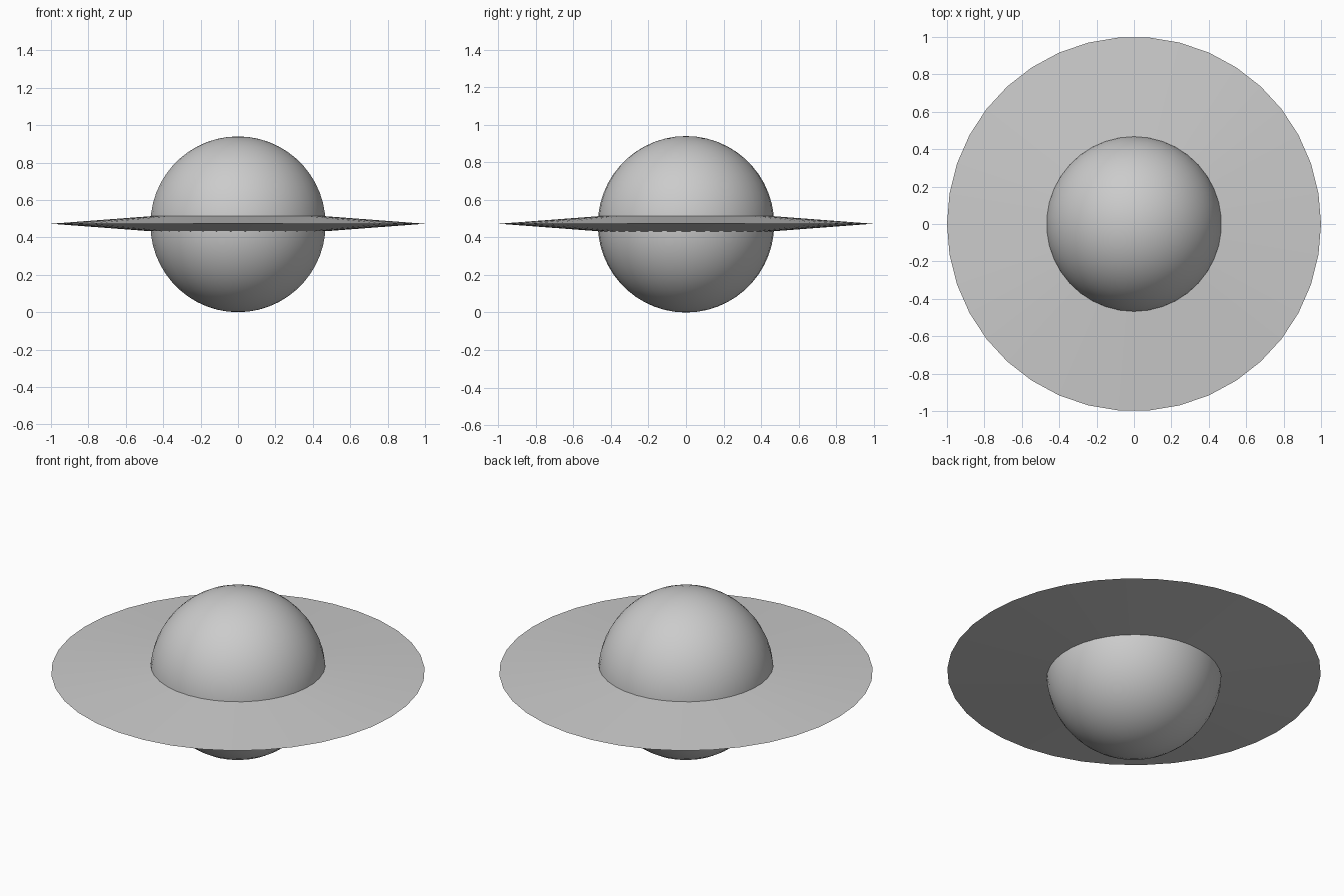
import bpy, bmesh, math

if "Cube" in bpy.data.objects:
    bpy.data.objects.remove(bpy.data.objects["Cube"])

R = 0.47      # globe radius, also the height of its centre
SIDES = 38    # sides of the rim

# Globe
bpy.ops.mesh.primitive_uv_sphere_add(segments=SIDES, ring_count=26, radius=R, location=(0, 0, R))
globe = bpy.context.object
globe.name = "globe"
bpy.ops.object.shade_smooth()

# Tapered disc rim: cross-section narrows to a sharp outer edge
profile = [(0.45, 0.0415), (1.0, 0.0), (0.45, -0.0415)]
bm = bmesh.new()
loops = []
for r, z in profile:
    loops.append([bm.verts.new((r * math.cos(2 * math.pi * i / SIDES),
                                r * math.sin(2 * math.pi * i / SIDES), z))
                  for i in range(SIDES)])
for k in range(3):
    a, b = loops[k], loops[(k + 1) % 3]
    for i in range(SIDES):
        j = (i + 1) % SIDES
        bm.faces.new((a[i], b[i], b[j], a[j]))
bmesh.ops.recalc_face_normals(bm, faces=bm.faces)
mesh = bpy.data.meshes.new("rim_disc")
bm.to_mesh(mesh)
bm.free()
rim = bpy.data.objects.new("rim_disc", mesh)
rim.location.z = R + 0.003
bpy.context.collection.objects.link(rim)
